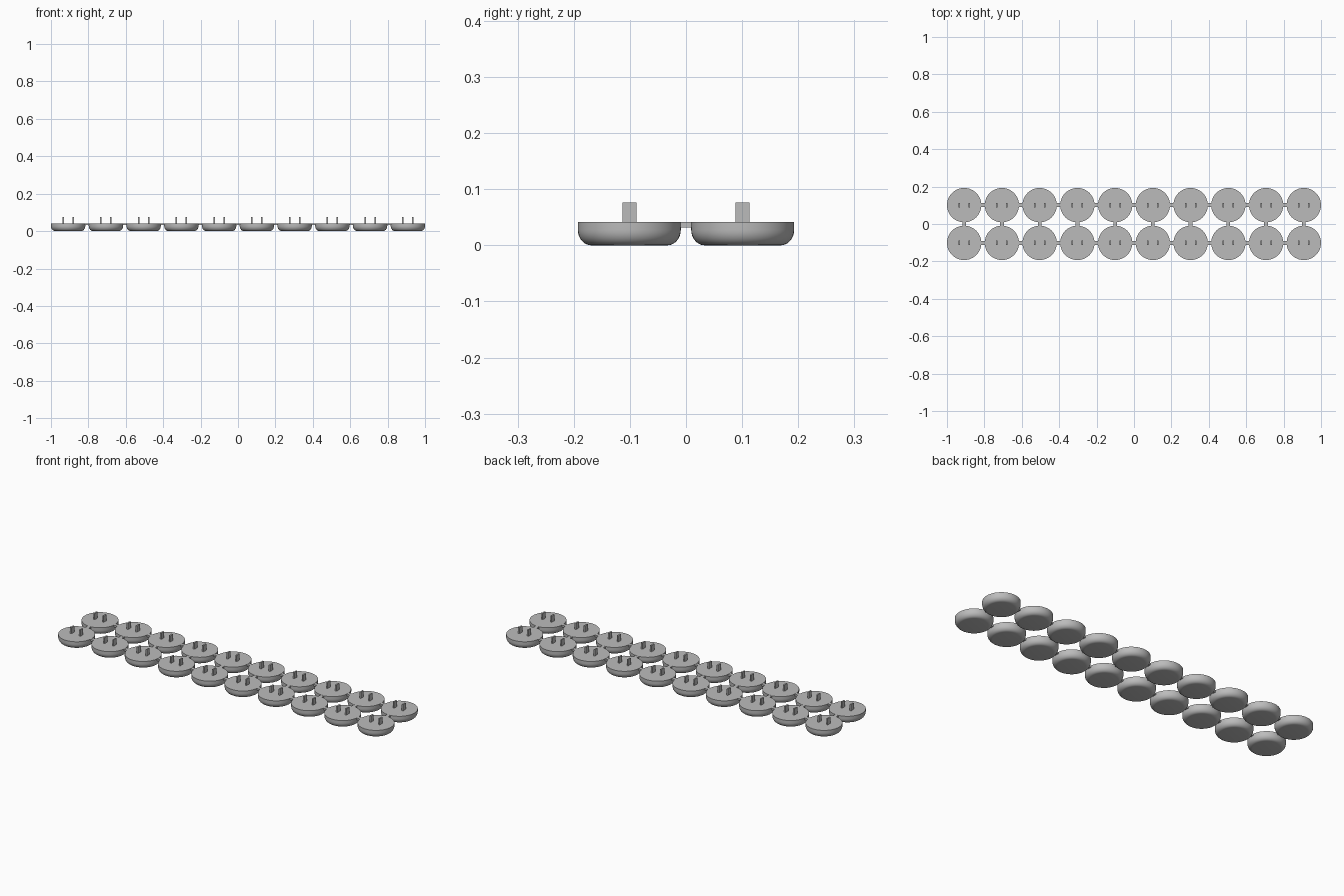
import bpy, bmesh, math
from mathutils import Matrix

if "Cube" in bpy.data.objects:
    bpy.data.objects.remove(bpy.data.objects["Cube"])

COLS, PITCH, R, H = 10, 0.2018, 0.0918, 0.042
ROW_Y = 0.101

grey = bpy.data.materials.new("plain grey")
grey.diffuse_color = (0.5, 0.5, 0.5, 1)
grey.use_nodes = True
grey.node_tree.nodes["Principled BSDF"].inputs["Base Color"].default_value = grey.diffuse_color


def finish(bm, name, smooth=False):
    mesh = bpy.data.meshes.new(name)
    bmesh.ops.recalc_face_normals(bm, faces=bm.faces)
    bm.to_mesh(mesh)
    bm.free()
    mesh.materials.append(grey)
    ob = bpy.data.objects.new(name, mesh)
    bpy.context.collection.objects.link(ob)
    if smooth:
        bpy.ops.object.select_all(action='DESELECT')
        ob.select_set(True)
        bpy.context.view_layer.objects.active = ob
        bpy.ops.object.shade_smooth_by_angle(angle=math.radians(35))
    return ob


def box(bm, center, size):
    m = Matrix.Translation(center) @ Matrix.Diagonal((*size, 1))
    bmesh.ops.create_cube(bm, size=1, matrix=m)


def dish():
    # flat-topped disc with a rounded lower edge, spun from its profile
    bm = bmesh.new()
    rx, rz = 0.024, 0.028
    pts = [(0, 0)]
    for i in range(9):
        a = math.pi / 2 * i / 8
        pts.append((R - rx + rx * math.sin(a), rz - rz * math.cos(a)))
    pts += [(R, H), (0, H)]
    vs = [bm.verts.new((r, 0, z)) for r, z in pts]
    es = [bm.edges.new(p) for p in zip(vs, vs[1:])]
    bmesh.ops.spin(bm, geom=vs + es, cent=(0, 0, 0), axis=(0, 0, 1),
                   angle=math.tau, steps=48)
    bmesh.ops.remove_doubles(bm, verts=bm.verts, dist=1e-5)
    return finish(bm, "button_disc", True)


first = dish()
xs = [(i - (COLS - 1) / 2) * PITCH for i in range(COLS)]
prongs, links = bmesh.new(), bmesh.new()
for i, x in enumerate(xs):
    for y in (-ROW_Y, ROW_Y):
        # discs share one mesh
        ob = first
        if (i, y) != (0, -ROW_Y):
            ob = bpy.data.objects.new("button_disc", first.data)
            bpy.context.collection.objects.link(ob)
        ob.location = (x, y, 0)
        # pair of upright flat prongs
        for s in (-1, 1):
            box(prongs, (x + s * 0.027, y, 0.058), (0.008, 0.025, 0.036))
        # link to the next disc along the row
        if i < COLS - 1:
            box(links, (x + PITCH / 2, y, 0.0365), (0.03, 0.02, 0.01))
    # link between the two rows
    box(links, (x, 0, 0.0365), (0.02, 0.03, 0.01))
finish(prongs, "prongs")
finish(links, "connecting_bars")
